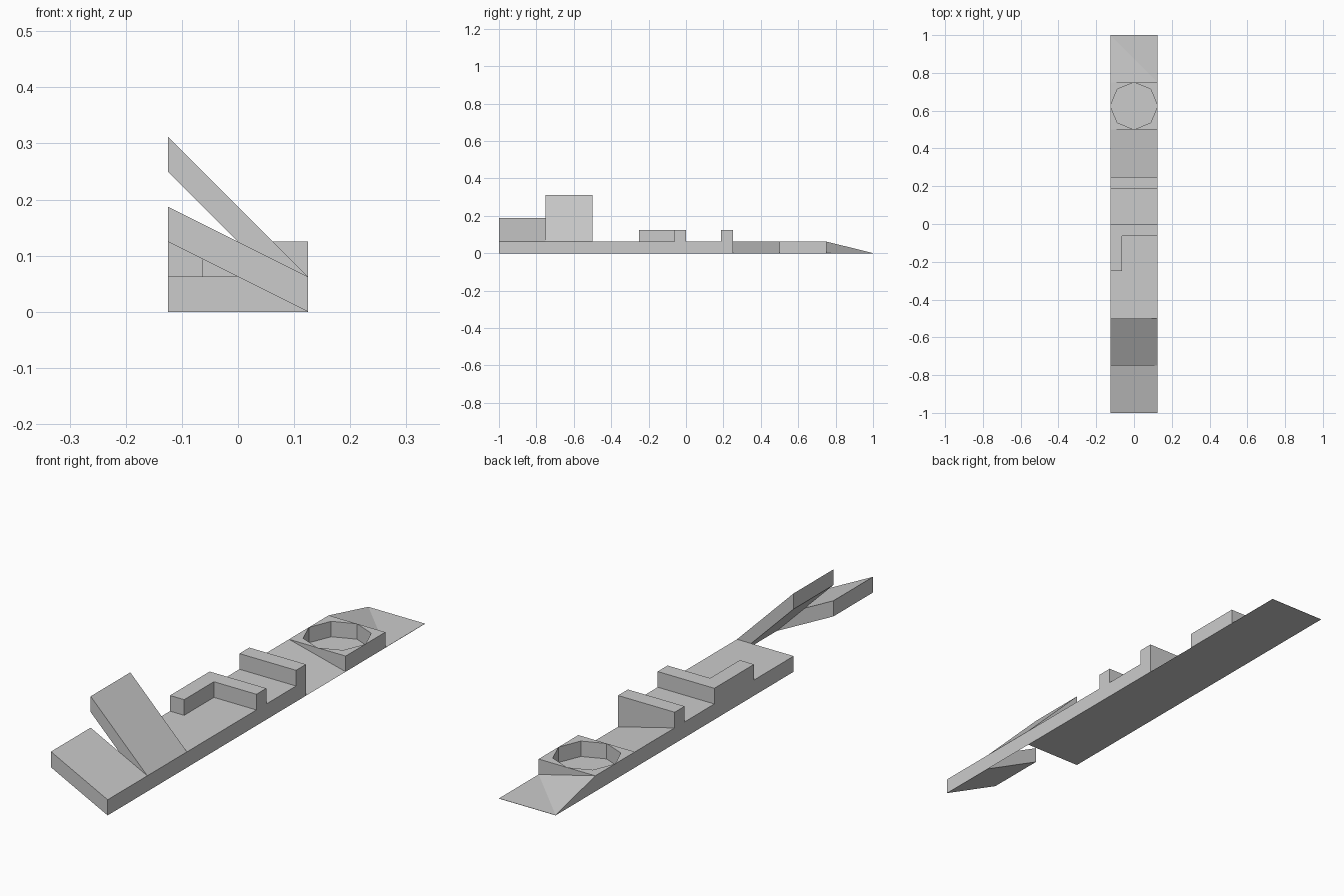
import bpy, bmesh, math

if "Cube" in bpy.data.objects:
    bpy.data.objects.remove(bpy.data.objects["Cube"])

H = 0.125        # half tile width
S = 0.25         # tile length
T = 0.0625       # slab thickness
LIP = 0.001      # paper-thin floors


def finish(name, bm):
    bmesh.ops.remove_doubles(bm, verts=bm.verts, dist=1e-5)
    bmesh.ops.recalc_face_normals(bm, faces=bm.faces)
    me = bpy.data.meshes.new(name)
    bm.to_mesh(me)
    bm.free()
    ob = bpy.data.objects.new(name, me)
    bpy.context.collection.objects.link(ob)
    return ob


def prism(name, pts, vec):
    """Extrude a planar outline along a vector."""
    bm = bmesh.new()
    face = bm.faces.new([bm.verts.new(p) for p in pts])
    ext = bmesh.ops.extrude_face_region(bm, geom=[face], use_keep_orig=True)
    moved = [e for e in ext["geom"] if isinstance(e, bmesh.types.BMVert)]
    bmesh.ops.translate(bm, verts=moved, vec=vec)
    return finish(name, bm)


def cross_tile(name, y, xz):
    """Tile with a constant x-z section, running along y."""
    return prism(name, [(x, y, z) for x, z in xz], (0, S, 0))


# sloped slabs, flat slab and side ramp
for name, y, rise in (("steep_slope", -0.75, 0.25),
                      ("gentle_slope", -1.0, 0.125),
                      ("flat_tile", -0.5, 0.0)):
    cross_tile(name, y, [(-H, rise), (H, 0), (H, T), (-H, rise + T)])
cross_tile("side_ramp", 0.25, [(-H, 0), (H, 0), (-H, T)])

# corner tile: tall L-shaped wall around a low floor
prism("corner_wall",
      [(-H, -0.25, 0), (-T, -0.25, 0), (-T, -T, 0), (H, -T, 0), (H, 0, 0), (-H, 0, 0)],
      (0, 0, 2 * T))
prism("corner_floor",
      [(-T, -0.25, 0), (H, -0.25, 0), (H, -T, 0), (-T, -T, 0)], (0, 0, T))

# straight wall tile
prism("wall_tile",
      [(-H, y, z) for y, z in ((0, 0), (S, 0), (S, 2 * T), (S - T, 2 * T), (S - T, T), (0, T))],
      (2 * H, 0, 0))

# pit tile: octagonal recess reaching the tile edges
bm = bmesh.new()
cy = 0.625
corners = [(H, H), (-H, H), (-H, -H), (H, -H)]
low = [bm.verts.new((x, cy + y, 0)) for x, y in corners]
top = [bm.verts.new((x, cy + y, T)) for x, y in corners]
ring = [(H * math.cos(i * math.pi / 4), cy + H * math.sin(i * math.pi / 4)) for i in range(8)]
rim = [bm.verts.new((x, y, T)) for x, y in ring]
pit = [bm.verts.new((x, y, LIP)) for x, y in ring]
bm.faces.new(low)
bm.faces.new(pit)
for i in range(8):
    j = (i + 1) % 8
    bm.faces.new((rim[i], rim[j], pit[j], pit[i]))
for i in range(4):
    j = (i + 1) % 4
    a, b, c = rim[2 * i], rim[2 * i + 1], rim[(2 * i + 2) % 8]
    bm.faces.new((top[i], c, b, a))
    bm.faces.new((low[i], low[j], top[j], c, top[i]))
finish("pit_tile", bm)

# end tile: slope falling from one corner to the opposite diagonal
bm = bmesh.new()
plan = [(-H, 0.75), (H, 0.75), (H, 1.0), (-H, 1.0)]
low = [bm.verts.new((x, y, 0)) for x, y in plan]
top = [bm.verts.new((x, y, z)) for (x, y), z in zip(plan, (T, LIP, LIP, LIP))]
bm.faces.new(low)
bm.faces.new((top[0], top[1], top[3]))
bm.faces.new((top[1], top[2], top[3]))
for i in range(4):
    j = (i + 1) % 4
    bm.faces.new((low[i], low[j], top[j], top[i]))
finish("corner_ramp", bm)
